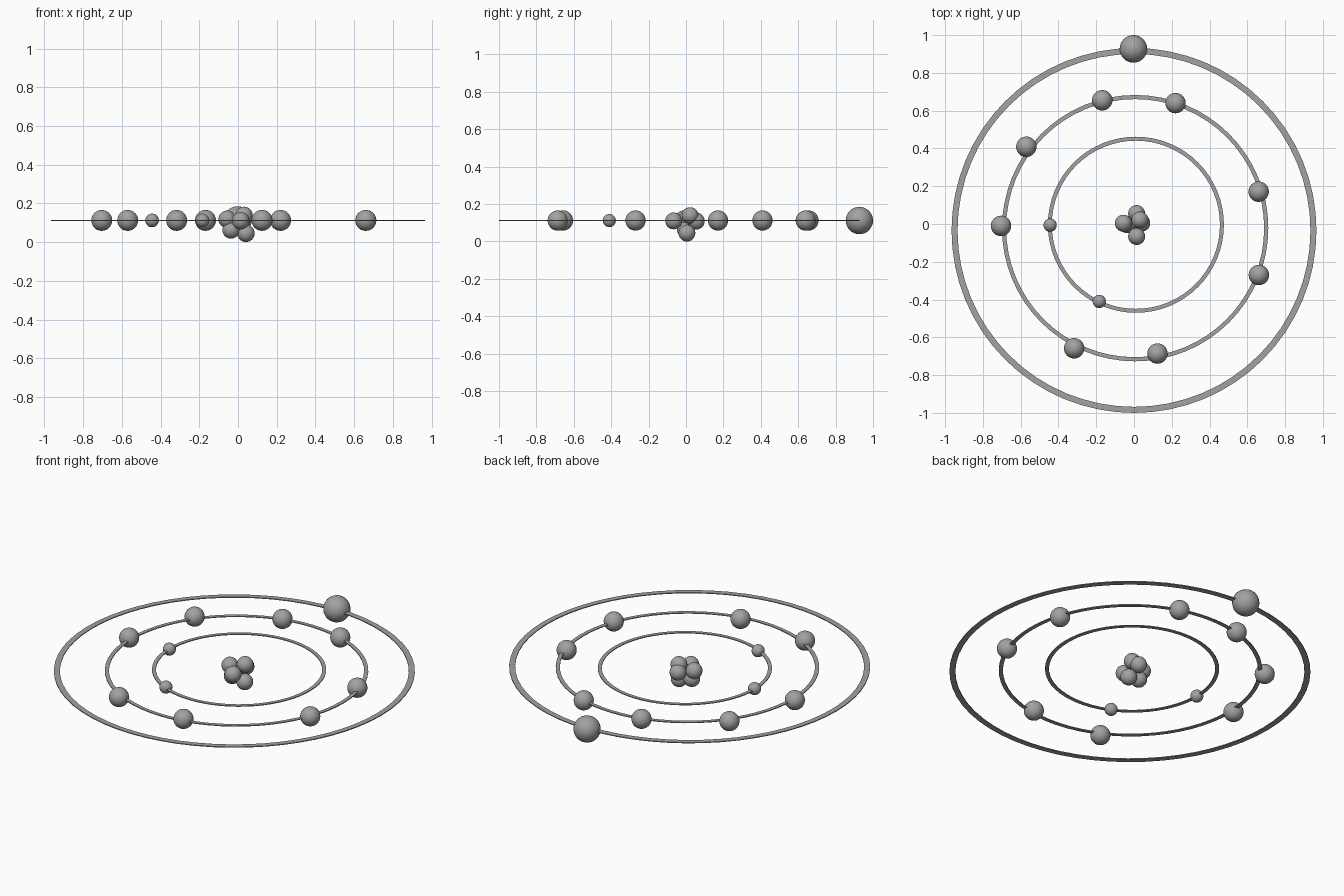
import bpy, bmesh, math

if "Cube" in bpy.data.objects:
    bpy.data.objects.remove(bpy.data.objects["Cube"])

grey = bpy.data.materials.new("mid_grey")
grey.diffuse_color = (0.36, 0.36, 0.36, 1)
grey.use_nodes = True
grey.node_tree.nodes["Principled BSDF"].inputs["Base Color"].default_value = grey.diffuse_color


def finish(name, bm, loc):
    mesh = bpy.data.meshes.new(name)
    bm.to_mesh(mesh)
    bm.free()
    mesh.materials.append(grey)
    obj = bpy.data.objects.new(name, mesh)
    obj.location = loc
    bpy.context.collection.objects.link(obj)
    return obj


def ball(name, loc, radius):
    bm = bmesh.new()
    bmesh.ops.create_uvsphere(bm, u_segments=32, v_segments=16, radius=radius)
    for f in bm.faces:
        f.smooth = True
    return finish(name, bm, loc)


def orbit(name, loc, outer, width, thick=0.005, n=64):
    # Flat band with a rectangular cross-section
    bm = bmesh.new()
    section = [(outer - width, -thick / 2), (outer, -thick / 2),
               (outer, thick / 2), (outer - width, thick / 2)]
    rows = []
    for i in range(n):
        a = 2 * math.pi * i / n
        rows.append([bm.verts.new((r * math.cos(a), r * math.sin(a), z)) for r, z in section])
    for i in range(n):
        p, q = rows[i], rows[(i + 1) % n]
        for k in range(4):
            m = (k + 1) % 4
            bm.faces.new((p[k], q[k], q[m], p[m]))
    bmesh.ops.recalc_face_normals(bm, faces=bm.faces)
    return finish(name, bm, loc)


Z = 0.112  # orbit plane height

# Three flat orbit rings
orbit("inner_orbit", (0.01, -0.004, Z), 0.466, 0.021)
orbit("middle_orbit", (0.006, -0.022, Z), 0.705, 0.022)
orbit("outer_orbit", (0.0, -0.034, Z), 0.966, 0.032)

# Clustered nucleus
for x, y, z in [(0.014, 0.055, 0.109), (-0.056, 0.004, 0.118), (0.031, 0.022, 0.138),
                (0.014, -0.066, 0.11), (-0.036, -0.003, 0.063), (0.041, 0.005, 0.045)]:
    ball("nucleus_ball", (x, y, z), 0.045)

# Small balls on the inner ring
for x, y in [(-0.444, -0.006), (-0.184, -0.41)]:
    ball("inner_ball", (x, y, Z), 0.035)

# Eight balls on the middle ring
for x, y in [(-0.168, 0.655), (0.22, 0.64), (-0.57, 0.409), (-0.704, -0.01),
             (-0.317, -0.658), (0.124, -0.686), (0.661, -0.27), (0.66, 0.171)]:
    ball("middle_ball", (x, y, Z), 0.054)

# Single large ball on the outer ring
ball("outer_ball", (-0.003, 0.927, Z), 0.073)
